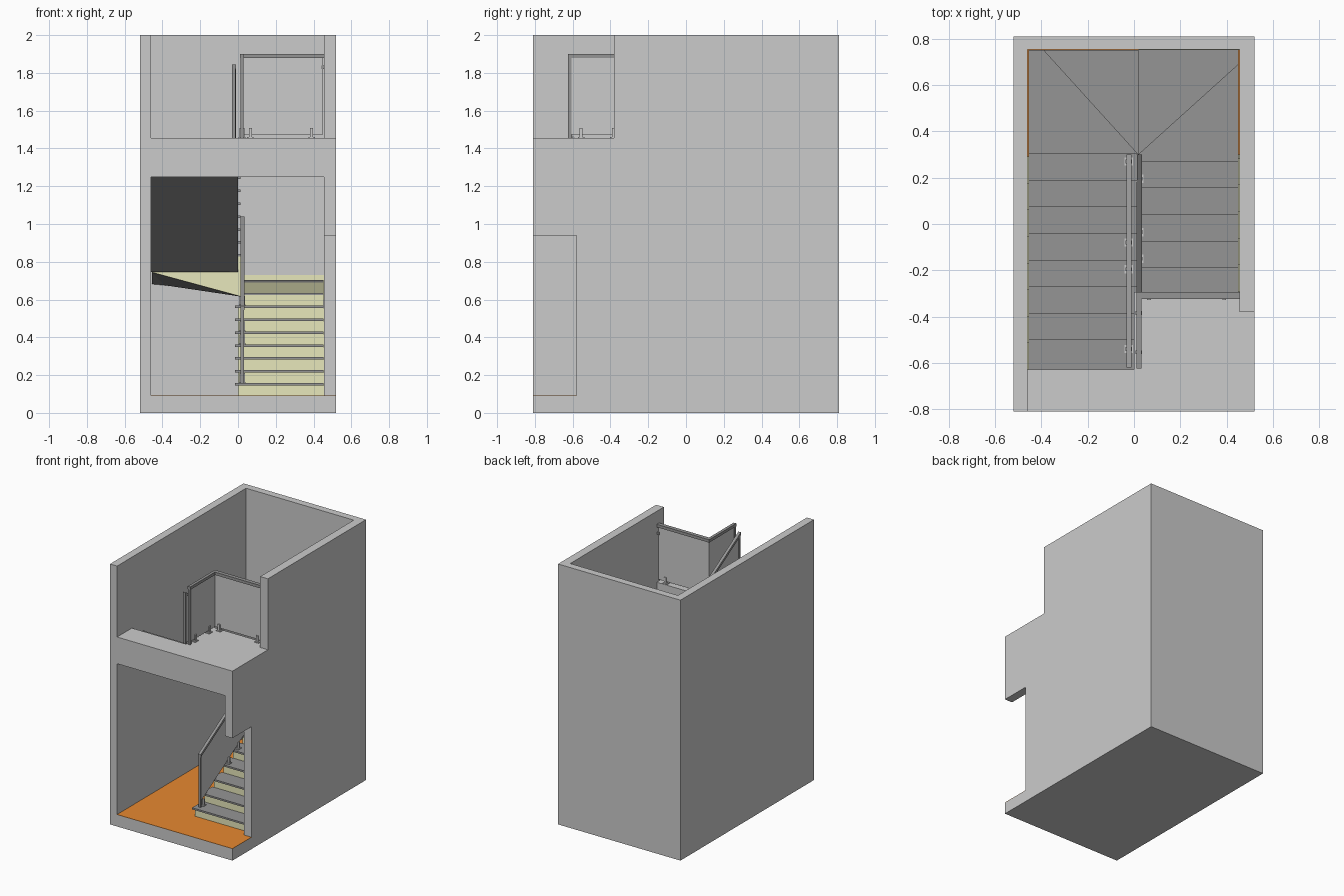
import bpy, bmesh, math

if "Cube" in bpy.data.objects:
    bpy.data.objects.remove(bpy.data.objects["Cube"])

R, G, N = 0.06825, 0.115, 0.013      # riser height, tread depth, tread thickness / nosing
F0, F1 = 0.09, 1.455                 # lower and upper floor levels
SL = R / G
CX, CY = 0.02, 0.30                  # winder pivot


def mat(name, rgb):
    m = bpy.data.materials.new(name)
    m.diffuse_color = (*rgb, 1)
    m.use_nodes = True
    m.node_tree.nodes["Principled BSDF"].inputs["Base Color"].default_value = m.diffuse_color
    return m


ORANGE = mat("orange_floor", (0.8, 0.25, 0.03))
CREAM = mat("cream", (0.8, 0.8, 0.5))
DARK = mat("dark_grey", (0.3, 0.3, 0.3))


def finish(name, bm, mats=()):
    bmesh.ops.recalc_face_normals(bm, faces=bm.faces)
    me = bpy.data.meshes.new(name)
    bm.to_mesh(me)
    bm.free()
    for m in mats:
        me.materials.append(m)
    ob = bpy.data.objects.new(name, me)
    bpy.context.collection.objects.link(ob)
    return ob


def add_solid(bm, a, b):
    """Loft between two matching point loops."""
    va, vb = [bm.verts.new(p) for p in a], [bm.verts.new(p) for p in b]
    n = len(a)
    fs = [bm.faces.new(va), bm.faces.new(vb[::-1])]
    for i in range(n):
        j = (i + 1) % n
        fs.append(bm.faces.new((va[i], vb[i], vb[j], va[j])))
    return fs


def add_box(bm, x0, x1, y0, y1, z0, z1):
    q = [(x0, y0), (x1, y0), (x1, y1), (x0, y1)]
    add_solid(bm, [(*p, z0) for p in q], [(*p, z1) for p in q])


def boxes(name, lst, *mats):
    bm = bmesh.new()
    for b in lst:
        add_box(bm, *b)
    return finish(name, bm, mats)


def side_profile(name, pts, x0, x1, *mats):
    """Extrude a (y, z) outline along x."""
    bm = bmesh.new()
    add_solid(bm, [(x0, *p) for p in pts], [(x1, *p) for p in pts])
    return finish(name, bm, mats)


def grey_soffit(ob):
    for p in ob.data.polygons:
        if p.normal.z < -0.3:
            p.material_index = 1


# building shell: solid block with rooms, stairwell and side openings cut out
shell = boxes("building_shell", [(-0.52, 0.52, -0.81, 0.81, 0, 2)])
cuts = [(-0.46, 0.455, -1, 0.755, F0, 1.25),
        (-0.46, 0.455, -1, 0.755, F1, 3),
        (-0.46, 0.0, -0.63, 0.755, 1.2, 1.5),
        (-0.01, 0.455, -0.295, 0.755, 1.2, 1.5),
        (0.4, 0.6, -1, -0.58, F0, 0.94),
        (0.4, 0.6, -1, -0.38, F1, 3)]
bpy.context.view_layer.objects.active = shell
for c in cuts:
    cutter = boxes("cutter", [c])
    cutter.hide_render = True
    mod = shell.modifiers.new("cut", 'BOOLEAN')
    mod.operation, mod.solver, mod.object = 'DIFFERENCE', 'EXACT', cutter
    bpy.ops.object.modifier_apply(modifier=mod.name)
    bpy.data.objects.remove(cutter)

# orange floor finish, running into the side doorway
boxes("floor_finish", [(-0.46, 0.455, -0.81, 0.755, F0, F0 + 0.002),
                       (0.455, 0.52, -0.81, -0.58, F0, F0 + 0.002)], ORANGE)

# lower flight: stepped body and treads
Y0 = -0.535
treads, prof = [], [(Y0 + N, F0)]
for i in range(7):
    y, z = Y0 + i * G, F0 + R * (i + 1)
    treads.append((-0.015, 0.452, y, y + G + N, z - N, z))
    prof += [(y + N, z - N), (y + G + N, z - N)]
prof += [(CY, 0.485), (CY - (0.485 - F0) / SL, F0)]
grey_soffit(side_profile("lower_flight_body", prof, 0.0, 0.455, CREAM, DARK))
boxes("lower_treads", treads, DARK)

# upper flight climbing back towards the front
Y1 = 0.305
treads, prof = [], [(Y1 - N, 0.745)]
for i in range(8):
    y, z = Y1 - i * G, F0 + R * (12 + i)
    treads.append((-0.456, 0.012, max(y - G - N, -0.628), y, z - N, z))
    prof += [(y - N, z - N), (y - G - N, z - N)]
yl = prof[-1][0]
prof.append((yl, 0.745 + (Y1 - N - yl) * SL))
grey_soffit(side_profile("upper_flight_body", prof, -0.46, 0.0, CREAM, DARK))
boxes("upper_treads", treads, DARK)


# four winders around the pivot, with a spiralling soffit
def soffit(x, y):
    if math.hypot(x - CX, y - CY) < 0.001:
        return 0.615
    a = math.atan2(max(y - CY, 0), x - CX)
    return 0.485 + 0.26 * a / math.pi


winders = [[(CX, 0.27), (0.452, 0.27), (0.452, 0.69), (CX, CY)],
           [(CX, CY), (0.452, 0.69), (0.452, 0.752), (CX, 0.752)],
           [(CX, CY), (CX, 0.752), (-0.39, 0.752)],
           [(CX, CY), (-0.39, 0.752), (-0.456, 0.752), (-0.456, 0.305)]]
for i, w in enumerate(winders):
    z = F0 + R * (8 + i)
    bm = bmesh.new()
    fs = add_solid(bm, [(x, y, soffit(x, y)) for x, y in w], [(x, y, z - N) for x, y in w])
    bmesh.ops.triangulate(bm, faces=fs[:1])
    grey_soffit(finish(f"winder_body_{i + 1}", bm, (CREAM, DARK)))
    bm = bmesh.new()
    add_solid(bm, [(x, y, z - N) for x, y in w], [(x, y, z) for x, y in w])
    finish(f"winder_tread_{i + 1}", bm, (DARK,))
boxes("back_skirting", [(CX, 0.455, 0.752, 0.755, 0.6, 0.73)], CREAM)


# sloping balustrades: post, handrail and glass
def balustrade(name, x, ya, yb, nose, foot):
    H, T = 0.387, 0.022
    s = 1 if yb > ya else -1
    side_profile(name + "_rail", [(ya, nose(ya) + H), (yb, nose(yb) + H),
                                  (yb, nose(yb) + H - T), (ya, nose(ya) + H - T)],
                 x - 0.011, x + 0.011, DARK)
    y0, y1 = sorted((ya, ya + s * 0.02))
    boxes(name + "_post", [(x - 0.009, x + 0.009, y0, y1, foot, nose(ya) + H - T / 2)], DARK)
    yg = ya + s * 0.02
    side_profile(name + "_glass", [(yg, nose(yg) + H - T), (yb, nose(yb) + H - T),
                                   (yb, nose(yb) + 0.015), (yg, nose(yg) + 0.015)],
                 x - 0.004, x + 0.004)


balustrade("lower_balustrade", 0.023, -0.5, 0.3,
           lambda y: F0 + R + (y - Y0) * SL, F0 + R)
balustrade("upper_balustrade", -0.022, -0.62, 0.3,
           lambda y: F0 + 12 * R + (Y1 - y) * SL, F0 + 19 * R)

# level guard around the stairwell
boxes("landing_guard_rail", [(0.01, 0.032, -0.625, -0.295, 1.878, 1.9),
                             (0.032, 0.455, -0.325, -0.295, 1.878, 1.9)], DARK)
boxes("landing_guard_post", [(0.012, 0.03, -0.625, -0.605, F1, 1.878)], DARK)
boxes("landing_guard_glass", [(0.017, 0.025, -0.605, -0.306, 1.475, 1.878),
                              (0.025, 0.45, -0.314, -0.306, 1.475, 1.878)])
boxes("wall_bracket", [(0.44, 0.455, -0.32, -0.3, 1.82, 1.84)], DARK)


# glass clamps: base plate with a jaw on each side
def clamp(x, y, z, along_y):
    parts = [(0.02, 0.02, 0, 0.008)]
    lst = [(x - 0.018, x + 0.018, y - 0.018, y + 0.018, z, z + 0.006)]
    for s in (-1, 1):
        o = s * 0.009
        if along_y:
            lst.append((x + o - 0.005, x + o + 0.005, y - 0.008, y + 0.008, z, z + 0.052))
        else:
            lst.append((x - 0.008, x + 0.008, y + o - 0.005, y + o + 0.005, z, z + 0.052))
    boxes("glass_clamp", lst)


for y in (0.27, -0.08, -0.195, -0.54):
    clamp(-0.022, y, F0 + R * (12 + int((Y1 - y) / G)), True)
for y in (0.195, -0.035, -0.15, -0.46):
    clamp(0.023, y, F0 + R * (1 + int((y - Y0) / G)), True)
for y in (-0.555, -0.385):
    clamp(0.021, y, F1, True)
for x in (0.065, 0.39):
    clamp(x, -0.314, F1, False)
